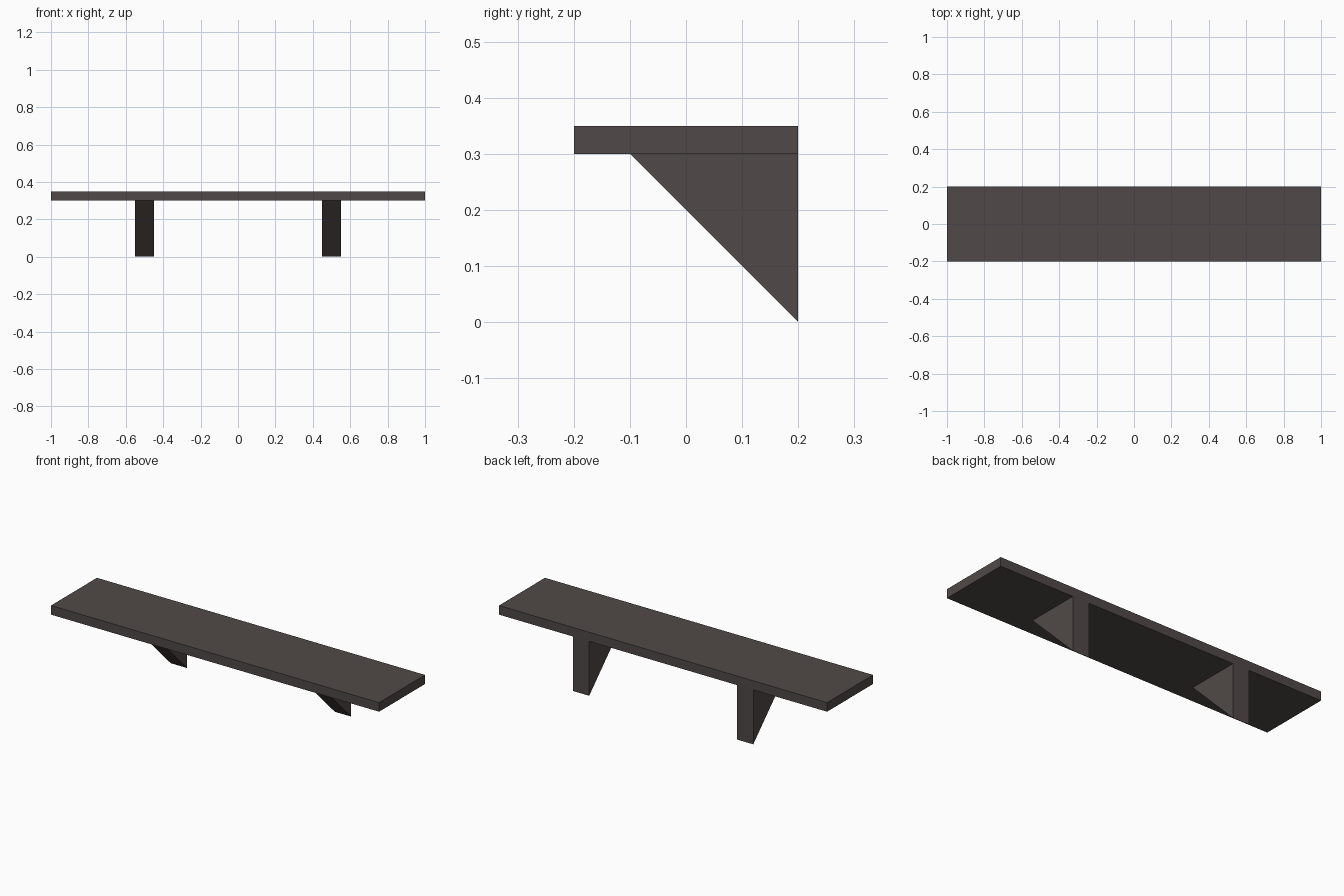
import bpy, bmesh

if "Cube" in bpy.data.objects:
    bpy.data.objects.remove(bpy.data.objects["Cube"])

mat = bpy.data.materials.new("dark brown wood")
mat.diffuse_color = (0.082, 0.066, 0.065, 1)
mat.use_nodes = True
mat.node_tree.nodes["Principled BSDF"].inputs["Base Color"].default_value = mat.diffuse_color


def prism(name, profile, x0, x1):
    """Extrude a (y, z) profile along x."""
    bm = bmesh.new()
    face = bm.faces.new([bm.verts.new((x0, y, z)) for y, z in profile])
    ext = bmesh.ops.extrude_face_region(bm, geom=[face])
    verts = [v for v in ext["geom"] if isinstance(v, bmesh.types.BMVert)]
    bmesh.ops.translate(bm, verts=verts, vec=(x1 - x0, 0, 0))
    bmesh.ops.recalc_face_normals(bm, faces=bm.faces)
    mesh = bpy.data.meshes.new(name)
    bm.to_mesh(mesh)
    bm.free()
    mesh.materials.append(mat)
    obj = bpy.data.objects.new(name, mesh)
    bpy.context.collection.objects.link(obj)
    return obj


# Shelf board
prism("shelf_board", [(-0.2, 0.3), (0.2, 0.3), (0.2, 0.35), (-0.2, 0.35)], -1, 1)

# Triangular wall brackets
for side, x in (("left", -0.5), ("right", 0.5)):
    prism(side + "_bracket", [(-0.1, 0.3), (0.2, 0.0), (0.2, 0.3)], x - 0.05, x + 0.05)
